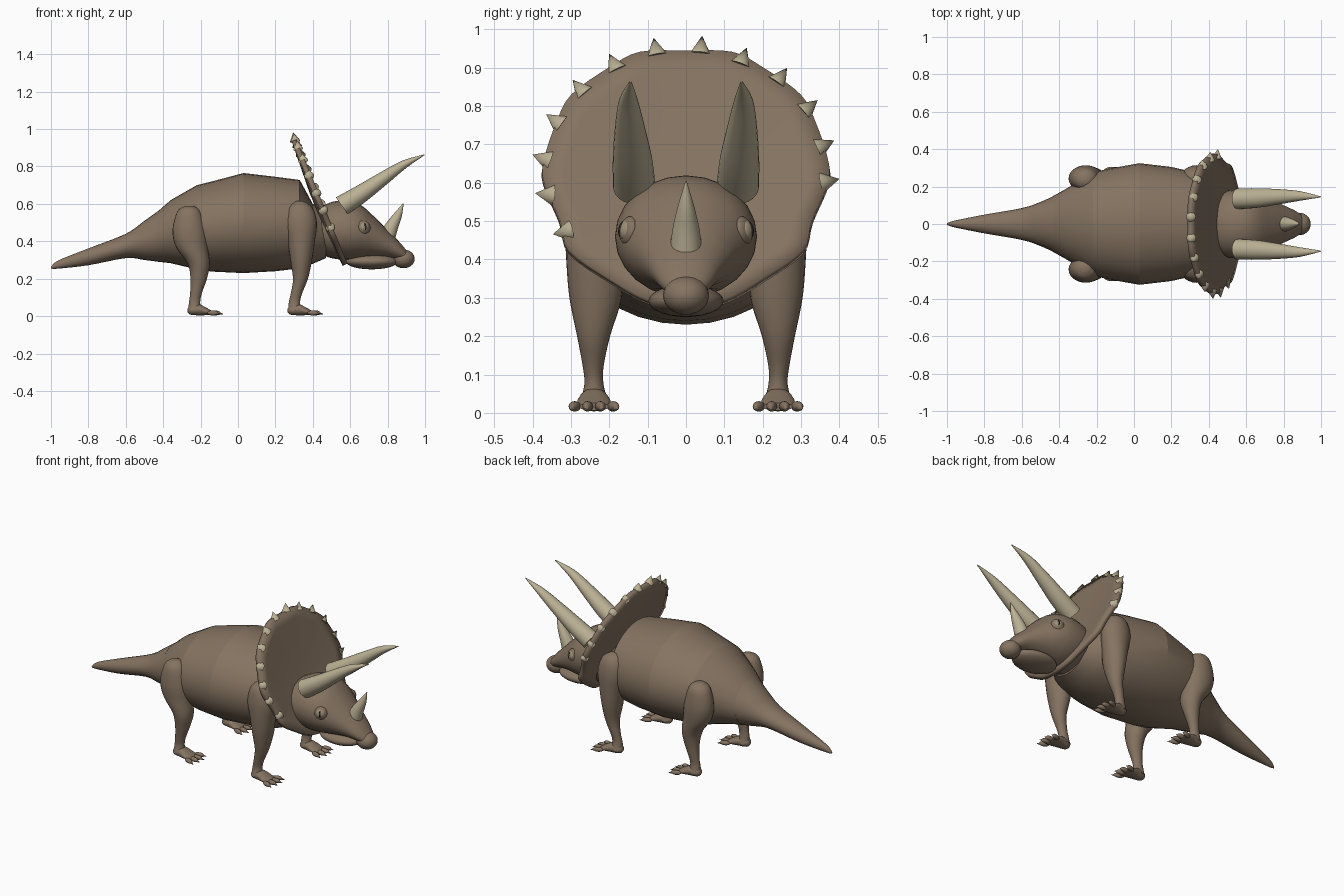
import bpy, bmesh, math
from mathutils import Vector, Matrix

if "Cube" in bpy.data.objects:
    bpy.data.objects.remove(bpy.data.objects["Cube"])


def material(name, rgb):
    m = bpy.data.materials.new(name)
    m.use_nodes = True
    m.diffuse_color = (*rgb, 1)
    bsdf = m.node_tree.nodes["Principled BSDF"]
    bsdf.inputs["Base Color"].default_value = (*rgb, 1)
    bsdf.inputs["Roughness"].default_value = 0.8
    return m


HIDE = material("brown hide", (0.235, 0.172, 0.12))
HORN = material("pale horn", (0.50, 0.44, 0.30))
IRIS = material("tan iris", (0.33, 0.27, 0.18))
DARK = material("dark pupil", (0.03, 0.025, 0.02))


def finish(bm, name, mat, angle=40):
    bmesh.ops.recalc_face_normals(bm, faces=bm.faces)
    me = bpy.data.meshes.new(name)
    bm.to_mesh(me)
    bm.free()
    me.materials.append(mat)
    ob = bpy.data.objects.new(name, me)
    bpy.context.collection.objects.link(ob)
    bpy.ops.object.select_all(action='DESELECT')
    ob.select_set(True)
    bpy.context.view_layer.objects.active = ob
    bpy.ops.object.shade_smooth_by_angle(angle=math.radians(angle))
    return ob


def spline(pts, steps, closed=False):
    """Catmull-Rom curve through tuples of any length."""
    n, out = len(pts), []
    pick = (lambda i: pts[i % n]) if closed else (lambda i: pts[max(0, min(n - 1, i))])
    for i in range(n if closed else n - 1):
        p, q, r, s = (pick(i + k) for k in (-1, 0, 1, 2))
        for k in range(steps):
            t = k / steps
            out.append(tuple(b + t * (c - a) / 2 + t * t * (a - 2.5 * b + 2 * c - d / 2)
                             + t ** 3 * (1.5 * (b - c) + (d - a) / 2)
                             for a, b, c, d in zip(p, q, r, s)))
    return out if closed else out + [pts[-1]]


def loft(name, rings, mat, steps=4, segs=24, angle=40):
    """Rings are (x, y, z, radius in the xz plane, radius in y, tilt in degrees)."""
    bm, loops = bmesh.new(), []
    for x, y, z, a, b, tilt in spline(rings, steps):
        u = Vector((math.cos(math.radians(tilt)), 0, math.sin(math.radians(tilt))))
        loops.append([bm.verts.new(Vector((x, y, z)) + u * max(a, 0.001) * math.cos(w)
                                   + Vector((0, max(b, 0.001) * math.sin(w), 0)))
                      for w in (math.tau * i / segs for i in range(segs))])
    for p, q in zip(loops, loops[1:]):
        for i in range(segs):
            j = (i + 1) % segs
            bm.faces.new((p[i], p[j], q[j], q[i]))
    bm.faces.new(loops[0])
    bm.faces.new(loops[-1])
    return finish(bm, name, mat, angle)


def slab(x, top, bottom, width):
    """Upright ring given by its top and bottom heights."""
    return (x, 0, (top + bottom) / 2, (top - bottom) / 2, width, 90)


def ball(name, center, size, mat, rot=Matrix()):
    bm = bmesh.new()
    bmesh.ops.create_uvsphere(bm, u_segments=24, v_segments=14, radius=1, matrix=
                              Matrix.Translation(center) @ rot @ Matrix.Diagonal((*size, 1)))
    return finish(bm, name, mat)


def cone(name, center, direction, radius, length, mat):
    bm = bmesh.new()
    rot = Vector(direction).to_track_quat('Z', 'Y').to_matrix().to_4x4()
    bmesh.ops.create_cone(bm, cap_ends=True, segments=12, radius1=radius, radius2=0,
                          depth=length, matrix=Matrix.Translation(center) @ rot)
    return finish(bm, name, mat)


# Trunk with straight panels, and a smooth tapering tail
loft("trunk", [slab(*r) for r in (
    (-.44, .55, .292, .145), (-.36, .62, .283, .19), (-.22, .70, .25, .275),
    (-.14, .72, .238, .295), (.03, .765, .23, .325), (.20, .745, .24, .305),
    (.33, .728, .255, .275), (.40, .60, .28, .21), (.47, .56, .31, .15))],
    HIDE, steps=1, segs=32, angle=14)
loft("tail", [slab(*r) for r in (
    (-1, .262, .254, .004), (-.96, .298, .254, .018), (-.8, .362, .272, .05),
    (-.6, .44, .31, .085), (-.5, .51, .30, .118), (-.43, .56, .291, .15))], HIDE)

# Head, lower jaw and beak
loft("head", [slab(*r) for r in (
    (.42, .57, .34, .15), (.50, .61, .31, .178), (.59, .618, .30, .185),
    (.66, .592, .305, .17), (.73, .53, .31, .135), (.80, .46, .31, .1),
    (.86, .40, .30, .072), (.91, .34, .29, .04))], HIDE)
ball("lower_jaw", (.715, 0, .292), (.14, .098, .042), HIDE)
ball("beak", (.885, 0, .306), (.06, .06, .05), HIDE)


# Neck frill: a shallow dish leaning backward
def frill_x(z):
    return .30 + .41 * (.94 - z)


half = [(.12, .937), (.20, .897), (.30, .825), (.34, .75), (.37, .66), (.372, .60),
        (.33, .50), (.305, .42), (.20, .345), (.10, .29)]
outline = spline([(0, .94)] + half + [(0, .275)] + [(-y, z) for y, z in reversed(half)], 4, True)
bm = bmesh.new()
loops = []
for k in (.3, .6, .85, 1):
    loops.append([bm.verts.new((frill_x(.55 + (z - .55) * k) - .025 * (1 - k),
                                y * k, .55 + (z - .55) * k)) for y, z in outline])
for p, q in zip(loops, loops[1:]):
    for i in range(len(p)):
        j = (i + 1) % len(p)
        bm.faces.new((p[i], p[j], q[j], q[i]))
bm.faces.new(loops[0])
frill = finish(bm, "neck_frill", HIDE)
thick = frill.modifiers.new("thickness", 'SOLIDIFY')
thick.thickness = .028
thick.offset = 0

# Spikes along the frill edge
for i, (y, z) in enumerate([(-.325, .47), (-.37, .57), (-.378, .665), (-.345, .765), (-.28, .85),
                            (-.19, .915), (-.08, .955), (.04, .96), (.15, .93), (.25, .88),
                            (.325, .80), (.365, .70), (.377, .605)]):
    out = Vector((-.41 * (z - .6), y, z - .6)).normalized() + Vector((.15, 0, .2))
    cone(f"frill_spike_{i + 1}", (frill_x(z) + .008, y, z), out, .027, .048, HORN)

# Nose horn
loft("nose_horn", [(.80, 0, .43, .044, .042, 155), (.825, 0, .485, .034, .034, 152),
                   (.855, 0, .54, .022, .021, 155), (.884, 0, .603, .002, .002, 165)], HORN)

for s, side in ((1, "left"), (-1, "right")):
    # Brow horns
    loft(f"{side}_brow_horn", [
        (.555, s * .135, .59, .055, .055, 125), (.66, s * .139, .655, .048, .052, 122),
        (.78, s * .146, .738, .036, .040, 123), (.89, s * .15, .812, .022, .025, 118),
        (.998, s * .145, .863, .002, .003, 105)], HORN)

    # Eye with lid, iris and slit pupil, and nostril
    normal = Vector((.42, s, .18)).normalized()
    rot = normal.to_track_quat('Z', 'Y').to_matrix().to_4x4()
    eye = Vector((.672, s * .15, .475))
    ball(f"{side}_eyelid", eye, (.038, .038, .02), HIDE, rot)
    ball(f"{side}_iris", eye + normal * .008, (.027, .027, .018), IRIS, rot)
    ball(f"{side}_pupil", eye + normal * .021, (.006, .019, .007), DARK,
         rot)
    ball(f"{side}_nostril", (.832, s * .076, .362), (.009, .005, .011), DARK)

    # Legs: (x, y, z, radius x, radius y)
    legs = {
        "front": (.265, ((.33, .235, .615, .02, .02), (.333, .24, .58, .065, .055),
                         (.334, .243, .50, .088, .07), (.338, .24, .40, .073, .072),
                         (.338, .236, .30, .058, .068), (.334, .241, .20, .04, .043),
                         (.312, .242, .12, .03, .027), (.302, .24, .075, .03, .025),
                         (.302, .24, .03, .034, .036))),
        "hind": (-.27, ((-.26, .235, .59, .02, .02), (-.262, .24, .56, .062, .055),
                        (-.26, .243, .46, .09, .07), (-.247, .24, .37, .085, .07),
                        (-.21, .236, .28, .059, .063), (-.21, .241, .20, .044, .042),
                        (-.225, .242, .12, .031, .027), (-.232, .24, .075, .03, .025),
                        (-.232, .24, .03, .034, .036)))}
    for kind, (heel, rings) in legs.items():
        name = f"{side}_{kind}"
        loft(name + "_leg", [(x, s * y, z, a, b, 0) for x, y, z, a, b in rings], HIDE)
        loft(name + "_foot", [(heel + dx, s * .24, z, a, b, 90) for dx, z, a, b in (
            (0, .03, .008, .01), (.015, .032, .024, .028), (.06, .034, .03, .038),
            (.10, .025, .02, .045), (.135, .016, .01, .04))], HIDE)
        # Toes fan outward, each ending in a claw
        for i in range(4):
            fan = (i - 1.5) / 1.5
            reach = .018 * (1 - abs(fan))
            ray = Vector((1, .35 * fan, 0)).normalized()
            tip = Vector((heel + .135 + reach, s * .24 + .05 * fan, .017))
            turn = Matrix.Rotation(math.atan2(ray.y, ray.x), 4, 'Z')
            ball(f"{name}_toe_{i + 1}", tip, (.03, .0135, .0135), HIDE, turn)
            cone(f"{name}_claw_{i + 1}", tip + ray * .03 - Vector((0, 0, .004)),
                 ray - Vector((0, 0, .15)), .01, .035, HIDE)
